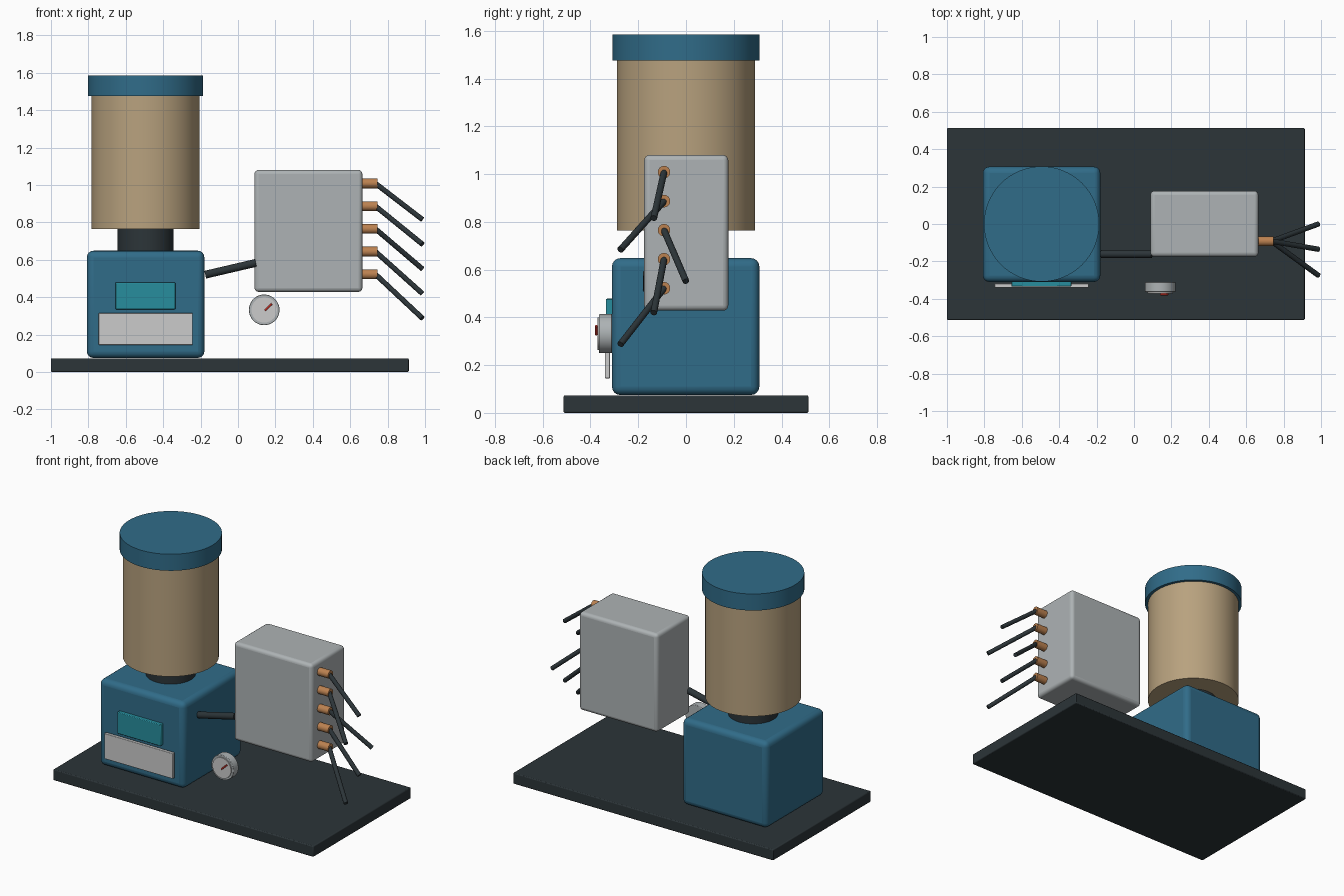
import bpy, math
from mathutils import Vector

if "Cube" in bpy.data.objects:
    bpy.data.objects.remove(bpy.data.objects["Cube"])

def material(name, rgb):
    m = bpy.data.materials.new(name)
    m.diffuse_color = (*rgb, 1)
    m.use_nodes = True
    m.node_tree.nodes["Principled BSDF"].inputs["Base Color"].default_value = m.diffuse_color
    return m

DARK = material("dark", (0.025, 0.035, 0.04))
BLUE = material("blue", (0.03, 0.15, 0.25))
TAN = material("tan", (0.48, 0.36, 0.21))
GREY = material("grey", (0.42, 0.45, 0.46))
TEAL = material("teal", (0.02, 0.27, 0.34))
WHITE = material("white", (0.72, 0.72, 0.70))
COPPER = material("copper", (0.50, 0.22, 0.08))
RED = material("red", (0.6, 0.03, 0.02))

def finish(o, name, mat, bevel, segments):
    o.name = name
    o.data.materials.append(mat)
    if bevel:
        b = o.modifiers.new("bevel", 'BEVEL')
        b.width, b.segments = bevel, segments
        b.limit_method = 'ANGLE'
    bpy.ops.object.shade_smooth_by_angle(angle=math.radians(35))
    return o

def box(name, lo, hi, mat, bevel=0.0, segments=4):
    lo, hi = Vector(lo), Vector(hi)
    bpy.ops.mesh.primitive_cube_add(size=1, location=(lo + hi) / 2)
    o = bpy.context.object
    o.scale = hi - lo
    bpy.ops.object.transform_apply(location=False, rotation=False, scale=True)
    return finish(o, name, mat, bevel, segments)

def rod(name, a, b, r, mat, sides=24, bevel=0.0):
    a, b = Vector(a), Vector(b)
    d = b - a
    bpy.ops.mesh.primitive_cylinder_add(vertices=sides, radius=r, depth=d.length, location=(a + b) / 2)
    o = bpy.context.object
    o.rotation_euler = d.to_track_quat('Z', 'Y').to_euler()
    return finish(o, name, mat, bevel, 2)

# Base plate and pump housing
box("base_plate", (-1, -0.513, 0), (0.913, 0.513, 0.073), DARK, 0.006, 2)
box("pump_housing", (-0.808, -0.31, 0.075), (-0.18, 0.307, 0.648), BLUE, 0.035)
box("display_panel", (-0.655, -0.335, 0.335), (-0.335, -0.305, 0.478), TEAL, 0.004, 2)
box("name_plate", (-0.746, -0.34, 0.145), (-0.242, -0.318, 0.314), WHITE, 0.003, 2)

# Reservoir stack
X = -0.494
rod("reservoir_neck", (X, 0, 0.63), (X, 0, 0.77), 0.15, DARK, 64)
rod("reservoir", (X, 0, 0.763), (X, 0, 1.49), 0.289, TAN, 64)
rod("reservoir_lid", (X, 0, 1.475), (X, 0, 1.585), 0.308, BLUE, 64)

# Divider block with its feed pipe
box("divider_block", (0.088, -0.175, 0.428), (0.665, 0.177, 1.08), GREY, 0.022)
rod("feed_pipe", (-0.175, -0.16, 0.52), (0.095, -0.16, 0.583), 0.021, DARK)

# Outlets and the hoses fanning out from them
for i, y_end in enumerate((-0.135, -0.275, 0.0, -0.135, -0.275)):
    z = 1.008 - 0.1215 * i
    rod(f"outlet_fitting_{i + 1}", (0.655, -0.092, z), (0.745, -0.092, z), 0.026, COPPER)
    rod(f"outlet_hose_{i + 1}", (0.735, -0.092, z), (0.986, y_end, 0.815 - 0.132 * i), 0.014, DARK, 16)

# Pressure gauge
rod("gauge_case", (0.14, -0.31, 0.332), (0.14, -0.364, 0.332), 0.082, GREY, 48, 0.003)
rod("gauge_face", (0.14, -0.36, 0.332), (0.14, -0.371, 0.332), 0.068, WHITE, 48)
rod("gauge_needle", (0.143, -0.376, 0.328), (0.181, -0.376, 0.364), 0.005, RED, 12)
